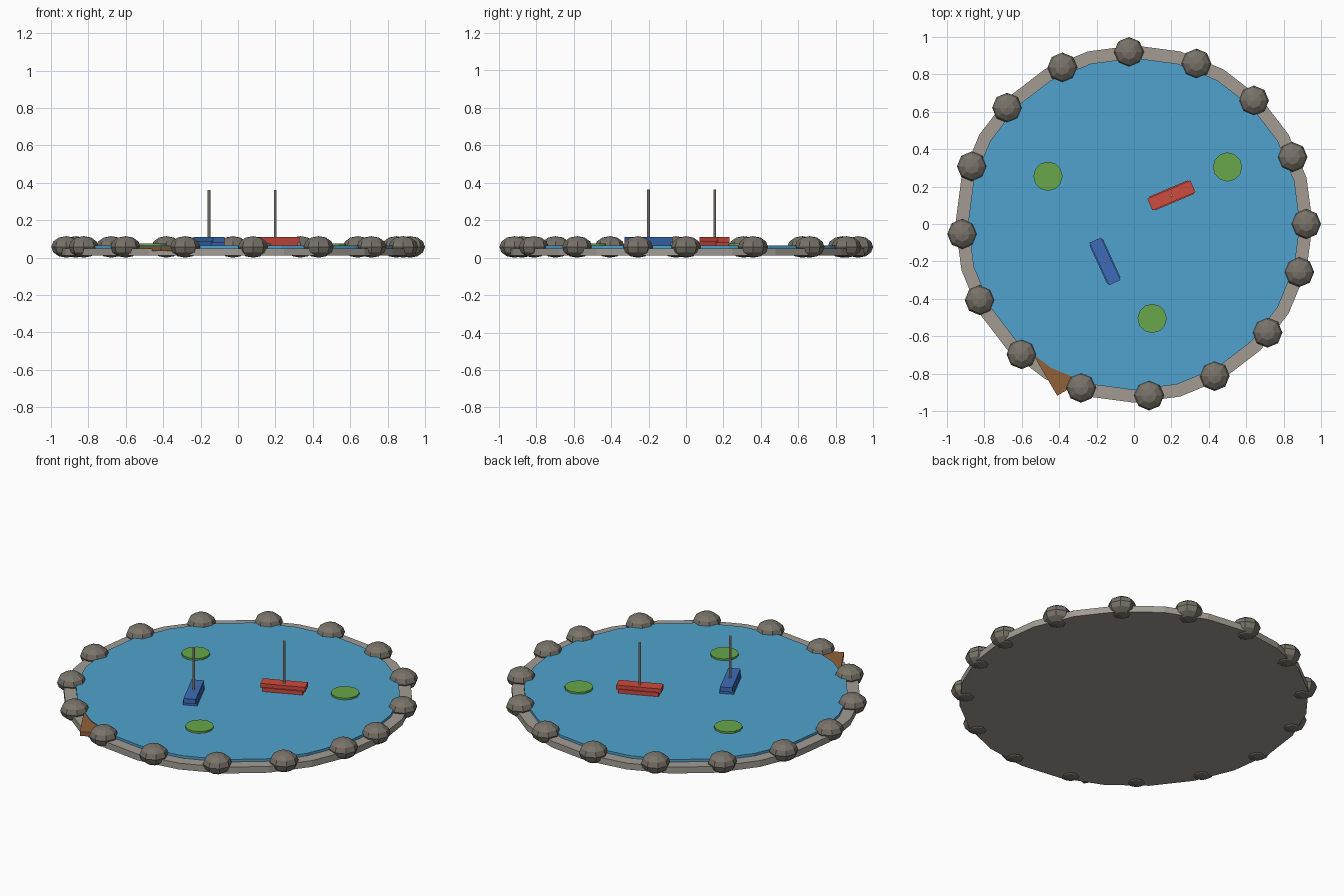
import bpy
from math import cos, sin, pi

if "Cube" in bpy.data.objects:
    bpy.data.objects.remove(bpy.data.objects["Cube"])


def material(name, rgb):
    m = bpy.data.materials.new(name)
    m.diffuse_color = (*rgb, 1)
    m.use_nodes = True
    m.node_tree.nodes["Principled BSDF"].inputs["Base Color"].default_value = m.diffuse_color
    return m


WATER = material("water_blue", (0.08, 0.36, 0.61))
RIM = material("rim_stone", (0.36, 0.33, 0.29))
ROCK = material("rock_grey", (0.19, 0.17, 0.14))
RED = material("boat_red", (0.62, 0.07, 0.05))
BLUE = material("boat_blue", (0.045, 0.15, 0.47))
GREEN = material("leaf_green", (0.14, 0.39, 0.07))
WOOD = material("wood_brown", (0.28, 0.12, 0.04))
POLE = material("pole_grey", (0.55, 0.52, 0.48))


def finish(name, mat):
    o = bpy.context.object
    o.name = name
    o.data.materials.append(mat)
    return o


def disc(name, x, y, z0, z1, r, sides, mat):
    bpy.ops.mesh.primitive_cylinder_add(vertices=sides, radius=r, depth=z1 - z0,
                                        location=(x, y, (z0 + z1) / 2))
    return finish(name, mat)


def box(name, x, y, z0, z1, length, width, angle, mat):
    bpy.ops.mesh.primitive_cube_add(size=1, location=(x, y, (z0 + z1) / 2),
                                    rotation=(0, 0, angle))
    bpy.context.object.scale = (length, width, z1 - z0)
    return finish(name, mat)


# Pond basin and raised water surface
disc("pond_rim", 0, 0, 0.012, 0.05, 0.955, 24, RIM)
disc("water", 0, 0, 0.03, 0.065, 0.888, 24, WATER)

# Low-poly boulders around the rim
for i in range(16):
    a = i * 0.4
    bpy.ops.mesh.primitive_uv_sphere_add(segments=8, ring_count=6, radius=0.08,
                                         location=(0.92 * cos(a), 0.92 * sin(a), 0.0575))
    bpy.context.object.scale.z = 0.72
    finish(f"boulder_{i + 1}", ROCK)

# Lily pads
for i, (x, y) in enumerate([(0.50, 0.305), (-0.46, 0.255), (0.097, -0.505)]):
    disc(f"lily_pad_{i + 1}", x, y, 0.06, 0.076, 0.078, 12, GREEN)

# Toy boats: lower hull, deck and mast
for name, x, y, angle, mat in [("red_boat", 0.20, 0.153, 0.4, RED),
                               ("blue_boat", -0.155, -0.20, 2.0, BLUE)]:
    box(name + "_hull", x, y, 0.06, 0.088, 0.225, 0.08, angle, mat)
    box(name + "_deck", x, y, 0.082, 0.11, 0.25, 0.068, angle, mat)
    disc(name + "_mast", x, y, 0.10, 0.363, 0.007, 8, POLE)

# Wooden launch plank, mostly sunk under the water edge
box("launch_plank", -0.40, -0.738, 0.035, 0.06, 0.30, 0.20, 2.1, WOOD)
